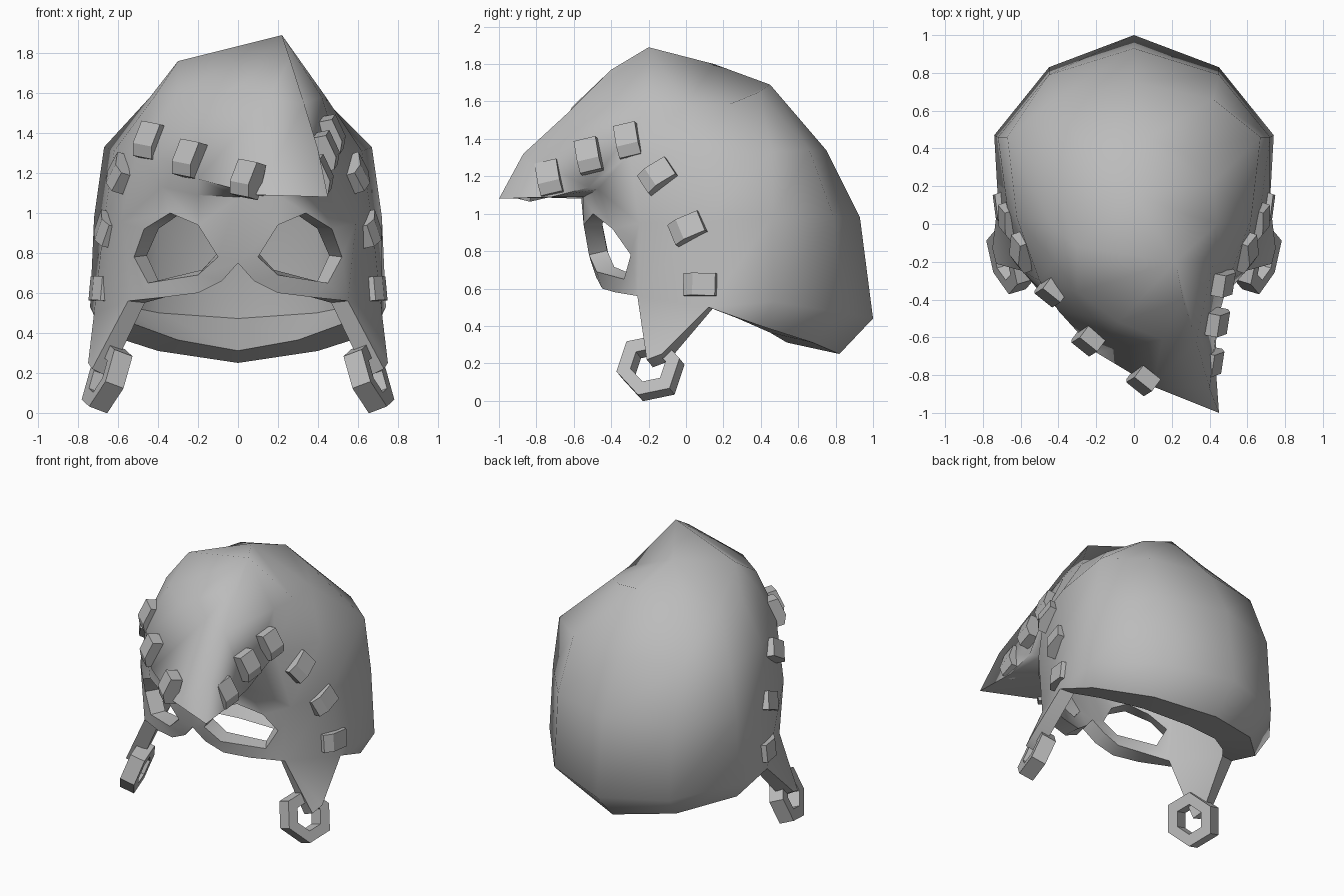
import bpy, bmesh, math
from mathutils import Vector

cube = bpy.data.objects.get("Cube")
if cube:
    bpy.data.objects.remove(cube, do_unlink=True)

grey = bpy.data.materials.new("plain_grey")
grey.use_nodes = True
tone = (0.5, 0.5, 0.5, 1)
grey.diffuse_color = tone
grey.node_tree.nodes["Principled BSDF"].inputs["Base Color"].default_value = tone


def make_object(name, bm):
    mesh = bpy.data.meshes.new(name)
    bm.to_mesh(mesh)
    bm.free()
    mesh.materials.append(grey)
    obj = bpy.data.objects.new(name, mesh)
    bpy.context.collection.objects.link(obj)
    return obj


def flip(p):
    return (-p[0], p[1], p[2])


shell = bmesh.new()


def face(*points):
    shell.faces.new([shell.verts.new(p) for p in points])


def pair(*points):
    """A face and its mirror image."""
    face(*points)
    face(*[flip(p) for p in reversed(points)])


def strip(lower, upper, add):
    for i in range(len(lower) - 1):
        quad = [lower[i], lower[i + 1], upper[i + 1], upper[i]]
        add(*[p for k, p in enumerate(quad) if p not in quad[:k]])


# Side and back of the shell: rows run from the temple to the back centre
corner, hinge = (.55, -.26, .56), (.72, .12, .5)
tuck = [hinge, (.68, .4, .4), (.4, .68, .31), (0, .82, .25)]
rim = [corner, hinge, (.74, .47, .53), (.45, .83, .47), (0, 1, .44)]
middle = [(.59, -.25, .95), (.67, .08, .96), (.72, .46, .98), (.45, .79, .98), (0, .93, .98)]
upper = [(.5, -.3, 1.32), (.62, .03, 1.31), (.67, .46, 1.33), (.42, .66, 1.34), (0, .75, 1.34)]
crown = [(.42, -.2, 1.58), (.44, 0, 1.58), (.42, .22, 1.58), (.25, .39, 1.65), (0, .45, 1.69)]
strip(tuck, rim[1:], pair)
for low, high in zip([rim, middle, upper], [middle, upper, crown]):
    strip(low, high, pair)

# Lopsided top cap
peak, shoulder, back_top = (.22, -.2, 1.89), (-.3, -.12, 1.76), (0, .15, 1.8)
temple, side, rear = crown[:3]
face(temple, side, peak)
face(side, rear, back_top, peak)
pair(rear, crown[3], crown[4], back_top)
face(flip(rear), flip(side), shoulder, back_top)
face(flip(side), flip(temple), shoulder)
face(back_top, shoulder, peak)

# Swept front lock ending in a sharp tip
tip, ridge_low, ridge, ridge_top = (.45, -1, 1.08), (.4, -.87, 1.32), (.33, -.62, 1.55), (.26, -.4, 1.77)
left_edge = [flip(upper[0]), (-.4, -.46, 1.28), (-.2, -.68, 1.17), (.1, -.86, 1.09)]
left_fold = [flip(temple), (-.3, -.36, 1.6), (-.08, -.52, 1.6), (.15, -.61, 1.57)]
right_edge = [(.43, -.72, 1.09), (.44, -.52, 1.14), upper[0]]
strip(left_edge, left_fold, face)
face(left_edge[3], tip, ridge_low)
face(left_edge[3], ridge_low, ridge, left_fold[3])
face(tip, right_edge[0], ridge_low)
face(ridge_low, right_edge[0], right_edge[1], ridge)
face(right_edge[1], upper[0], temple, ridge)
face(left_fold[0], left_fold[1], shoulder)
face(left_fold[1], left_fold[2], peak, shoulder)
face(left_fold[2], left_fold[3], ridge_top, peak)
face(left_fold[3], ridge, ridge_top)
face(ridge, temple, peak, ridge_top)


# Face mask bowed around the eyes, leaning back below them
def bow(x, z):
    return (x, -.56 + 1.6 * x ** 3 + .33 * max(0, .9 - z), z)


brow = [bow(0, 1.08), bow(.2, 1.09), bow(.38, 1.13)]
eye = [bow(*p) for p in ((.34, 1), (.2, .94), (.1, .78), (.2, .69), (.45, .65), (.52, .78), (.47, .92))]
lip = [corner] + [bow(*p) for p in ((.36, .58), (.2, .6), (.08, .66), (0, .75))]
pair(brow[0], brow[1], eye[1])
pair(brow[1], brow[2], eye[0], eye[1])
pair(brow[2], middle[0], eye[6], eye[0])
pair(brow[2], upper[0], middle[0])
pair(middle[0], eye[5], eye[6])
pair(middle[0], corner, eye[4], eye[5])
pair(corner, lip[1], eye[4])
pair(lip[1], lip[2], eye[3], eye[4])
pair(lip[2], lip[3], eye[3])
pair(lip[3], lip[4], eye[2], eye[3])
pair(lip[4], brow[0], eye[1], eye[2])

# Underside of the front lock
face(left_edge[0], left_edge[1], flip(brow[2]))
strip(left_edge[1:] + [tip], [flip(brow[2]), flip(brow[1]), brow[0], brow[1]], face)
face(tip, right_edge[0], brow[1])
face(right_edge[0], right_edge[1], brow[2], brow[1])
face(right_edge[1], upper[0], brow[2])

# Cheek straps
pair(corner, hinge, (.75, -.13, .25), (.73, -.21, .22))

bmesh.ops.remove_doubles(shell, verts=shell.verts, dist=.001)
bmesh.ops.recalc_face_normals(shell, faces=shell.faces)
rearmost = max(shell.faces, key=lambda f: f.calc_center_median().y)
if rearmost.normal.y < 0:
    bmesh.ops.reverse_faces(shell, faces=shell.faces)
# The back of the crown leans to the same side as the peak
for v in shell.verts:
    if (v.co - Vector(crown[4])).length < .01:
        v.co.x += .06
outer_count = len(shell.verts)
helmet = make_object("helmet_shell", shell)
solid = helmet.modifiers.new("thickness", "SOLIDIFY")
solid.thickness = .1
solid.offset = -1
bpy.context.view_layer.objects.active = helmet
helmet.select_set(True)
bpy.ops.object.modifier_apply(modifier=solid.name)

# Broad inner lip under the back of the helmet
for v in list(helmet.data.vertices)[outer_count:]:
    if v.co.y > .3 and v.co.z < .465:
        v.co.x *= .86
        v.co.y *= .72
        v.co.z -= .01
bpy.ops.object.shade_smooth_by_angle(angle=math.radians(50))

# Soft ridge along the front lock
for edge in helmet.data.edges:
    a, b = [helmet.data.vertices[i].co for i in edge.vertices]
    if max(a.y, b.y) < -.15 and max(a.z, b.z) > 1.3:
        edge.use_edge_sharp = False


# Prism from a flat outline swept along a direction
def prism(bm, outline, sweep):
    a = [bm.verts.new(p - sweep) for p in outline]
    b = [bm.verts.new(p + sweep) for p in outline]
    bm.faces.new(a)
    bm.faces.new(b[::-1])
    for i in range(len(a)):
        j = (i + 1) % len(a)
        bm.faces.new((a[j], a[i], b[i], b[j]))
    bmesh.ops.recalc_face_normals(bm, faces=bm.faces)


# Roofed studs: long side across the band, ridge off centre
def stud(name, centre, normal, band):
    out = Vector(normal).normalized()
    across = out.cross(Vector(band)).normalized()
    along = across.cross(out)
    profile = ((-.09, -.05), (.09, -.05), (.09, .03), (.03, .055), (-.09, .03))
    bm = bmesh.new()
    prism(bm, [Vector(centre) + across * u + out * v for u, v in profile], along * .06)
    make_object(name, bm)


side_studs = [(.685, .08, .62), (.655, .01, .92), (.59, -.15, 1.2)]
side_bands = [(0, 0, 1), (0, -.5, 1), (-.2, -.7, 1)]
for i, (spot, band) in enumerate(zip(side_studs, side_bands)):
    out = (1, -.35, .1 + .1 * i)
    stud(f"left_side_stud_{i}", spot, out, band)
    stud(f"right_side_stud_{i}", flip(spot), flip(out), [-c for c in flip(band)])
for i, spot in enumerate([(-.44, -.36, 1.36), (-.245, -.62, 1.27), (.045, -.83, 1.17)]):
    stud(f"right_front_stud_{i}", spot, (-.6, -.8, .2), (-.75, .55, .15))
for i, spot in enumerate([(.47, -.31, 1.39), (.44, -.52, 1.31), (.41, -.73, 1.19)]):
    stud(f"left_front_stud_{i}", spot, (1, -.2, .2), (0, -1, -.2))


# Hexagonal strap rings, tilted outwards at the bottom
def strap_ring(name, s):
    down = Vector((.38 * s, 0, -1)).normalized()
    sideways = Vector((.3 * s, 1, 0)).normalized()
    axle = down.cross(sideways).normalized() * .05
    centre = Vector((.655 * s, -.19, .175))
    bm = bmesh.new()
    loops = []
    for k in range(6):
        a = math.radians(60 * k - 18)
        ray = down * math.cos(a) + sideways * math.sin(a)
        corners = ((.18, -1), (.18, 1), (.1, 1), (.1, -1))
        loops.append([bm.verts.new(centre + ray * r + axle * t) for r, t in corners])
    for k in range(6):
        a, b = loops[k], loops[(k + 1) % 6]
        for i in range(4):
            j = (i + 1) % 4
            bm.faces.new((a[i], a[j], b[j], b[i]))
    bmesh.ops.recalc_face_normals(bm, faces=bm.faces)
    make_object(name, bm)


strap_ring("left_strap_ring", 1)
strap_ring("right_strap_ring", -1)
